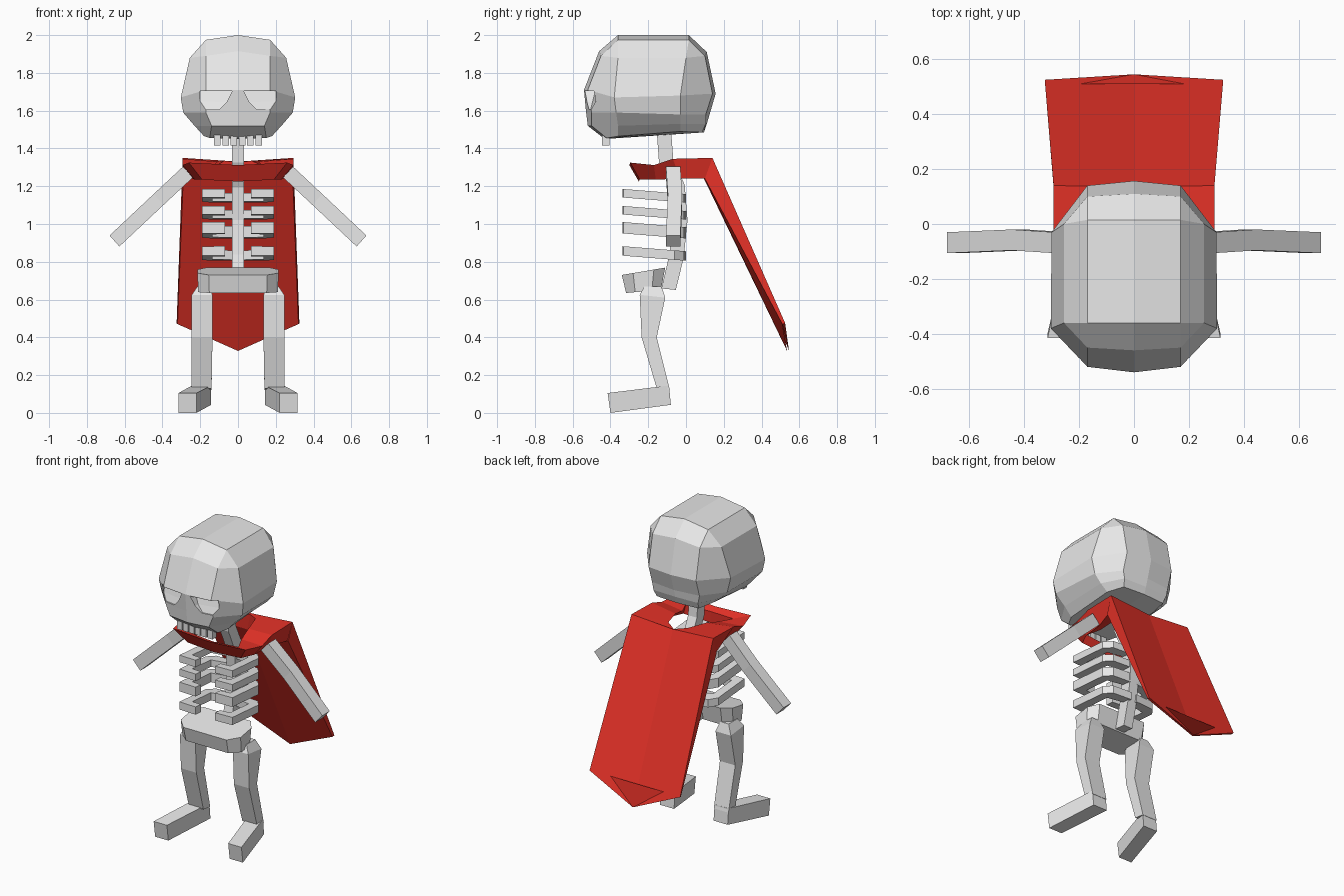
import bpy, bmesh
from mathutils import Vector


def material(name, rgb):
    m = bpy.data.materials.new(name)
    m.diffuse_color = (*rgb, 1)
    return m


BONE = material("bone grey", (0.8, 0.8, 0.8))
RED = material("cape red", (0.8, 0.032, 0.021))


def sym(half):
    """Full ring from a half ring whose first and last points lie on x = 0."""
    return half + [(-x, y, z) for x, y, z in half[-2:0:-1]]


def loft(name, rings, mat, split_caps=False, loop=False):
    """Skin a list of rings with equal point counts, then close the ends."""
    bm = bmesh.new()
    vs = [[bm.verts.new(p) for p in r] for r in rings]
    n = len(vs[0])
    pairs = list(zip(vs, vs[1:])) + ([(vs[-1], vs[0])] if loop else [])
    for a, b in pairs:
        for i in range(n):
            j = (i + 1) % n
            bm.faces.new((a[i], a[j], b[j], b[i]))
    if not loop:
        for r in (vs[0], vs[-1]):
            if split_caps:
                h = n // 2
                bm.faces.new(r[:h + 1])
                bm.faces.new(r[h:] + r[:1])
            else:
                bm.faces.new(r)
    bmesh.ops.remove_doubles(bm, verts=bm.verts, dist=0.0005)
    bmesh.ops.recalc_face_normals(bm, faces=bm.faces)
    me = bpy.data.meshes.new(name)
    bm.to_mesh(me)
    bm.free()
    me.materials.append(mat)
    ob = bpy.data.objects.new(name, me)
    bpy.context.collection.objects.link(ob)
    return ob


def rect(x0, x1, back, front):
    """Cross-section between a back and a front (y, z) edge."""
    return [(x0, *back), (x1, *back), (x1, *front), (x0, *front)]


def box(name, x0, x1, y0, y1, z0, z1, mat):
    return loft(name, [[(x0, y0, z), (x1, y0, z), (x1, y1, z), (x0, y1, z)]
                       for z in (z0, z1)], mat)


# Skull: stacked rings from crown to jaw
skull = loft("skull", [sym(r) for r in (
    [(0, -.36, 2), (.17, -.36, 1.975), (.17, -.36, 1.975),
     (.17, .015, 1.975), (.17, .015, 1.975), (0, .015, 2)],
    [(0, -.46, 1.915), (.17, -.45, 1.89), (.255, -.36, 1.88),
     (.255, 0, 1.88), (.17, .10, 1.89), (0, .11, 1.91)],
    [(0, -.54, 1.71), (.17, -.52, 1.71), (.303, -.38, 1.67),
     (.30, -.03, 1.68), (.17, .14, 1.69), (0, .157, 1.69)],
    [(0, -.53, 1.60), (.17, -.50, 1.59), (.29, -.37, 1.59),
     (.275, -.03, 1.58), (.17, .105, 1.58), (0, .125, 1.58)],
    [(0, -.52, 1.52), (.14, -.50, 1.52), (.23, -.36, 1.52),
     (.23, -.03, 1.53), (.16, .105, 1.53), (0, .11, 1.53)],
    [(0, -.43, 1.45), (.15, -.42, 1.455), (.18, -.36, 1.465),
     (.18, -.03, 1.49), (.15, .085, 1.485), (0, .095, 1.485)],
)], BONE, split_caps=True)

# Eye sockets: flat under the brow, sloping out toward the cheek
for s in (-1, 1):
    cut = loft("socket_cutter", [
        [(s * x, y, z) for x, y, z in r] for r in (
            [(.03, -.62, 1.705), (.20, -.62, 1.705), (.20, -.46, 1.705), (.03, -.48, 1.705)],
            [(.06, -.62, 1.645), (.20, -.62, 1.65), (.20, -.475, 1.65), (.06, -.495, 1.645)],
            [(.10, -.62, 1.605), (.17, -.62, 1.605), (.17, -.495, 1.605), (.10, -.505, 1.605)])], BONE)
    cut.hide_render = True
    cut.hide_viewport = True
    cut.display_type = 'WIRE'
    mod = skull.modifiers.new("socket", 'BOOLEAN')
    mod.operation = 'DIFFERENCE'
    mod.solver = 'EXACT'
    mod.object = cut

# Upper teeth
for x in (-.11, -.065, -.022, .022, .065, .11):
    box("tooth", x - .018, x + .018, -.445, -.405, 1.415, 1.47, BONE)

# Neck and spine: one bent square column
loft("spine", [rect(-.032, .032, (y + .038, z + t), (y - .038, z - t)) for y, z, t in (
    (-.118, 1.51, 0), (-.105, 1.33, .005), (-.045, 1.20, .008),
    (-.03, 1.02, 0), (-.05, .83, -.008), (-.092, .655, -.004))], BONE)

# Ribs: hooked bars on both sides, dropping slightly to the rear
HOOK = [(.02, 0), (.15, -.01), (.19, -.06), (.19, -.33), (.07, -.335),
        (.07, -.28), (.135, -.275), (.135, -.085), (.02, -.06)]
for top, high in ((1.185, .045), (1.095, .045), (1.01, .06), (.882, .05)):
    for s in (-1, 1):
        loft("rib", [[(s * x, y, z - .08 * (y + .33)) for x, y in HOOK]
                     for z in (top, top - high)], BONE)

# Pelvis: tilted chamfered slab
plan = [(.155, -.34), (.215, -.28), (.215, -.17), (.17, -.11)]
plan += [(-x, y) for x, y in reversed(plan)]
loft("pelvis", [
    [(x, y, .73 + (y + .34) * .17) for x, y in plan],
    [(x * .98, -.225 + (y + .225) * .8, .635 + (y + .34) * .07) for x, y in plan]], BONE)

for s in (-1, 1):
    # Arm: straight square bar, slightly bowed
    loft("arm", [[(s * (x - .026), y - .038, z - .029), (s * (x + .026), y - .038, z + .029),
                  (s * (x + .026), y + .038, z + .029), (s * (x - .026), y + .038, z - .029)]
                 for x, y, z in ((.265, -.068, 1.275), (.42, -.058, 1.13), (.654, -.068, .91))], BONE)
    # Leg: wide hip end, bent knee, ankle
    loft("leg", [rect(s * a, s * b, back, front) for a, b, back, front in (
        (.155, .215, (-.13, .67), (-.22, .67)),
        (.135, .245, (-.11, .61), (-.245, .625)),
        (.135, .245, (-.155, .40), (-.235, .40)),
        (.14, .245, (-.085, .12), (-.155, .13)))], BONE)
    # Foot: turned outward
    loft("foot", [rect(s * a, s * b, top, low) for a, b, top, low in (
        (.142, .243, (-.09, .145), (-.08, .043)),
        (.22, .315, (-.415, .105), (-.40, 0)))], BONE)

# Collar: flared band with a top sheet around the neck
loft("collar", [sym(r) for r in (
    [(0, -.25, 1.225), (.19, -.245, 1.235), (.23, -.16, 1.235),
     (.24, -.03, 1.24), (.285, .10, 1.24), (0, .095, 1.24)],
    [(0, -.30, 1.312), (.26, -.295, 1.325), (.293, -.17, 1.312),
     (.293, -.07, 1.345), (.293, .14, 1.35), (0, .135, 1.33)],
    [(0, -.255, 1.295), (.17, -.24, 1.30), (.13, -.15, 1.305),
     (.11, -.05, 1.33), (.07, .08, 1.335), (0, .125, 1.325)])], RED, loop=True)

# Cape: thin folded panel hanging from the collar
loft("cape", [
    [(-.293, .14, 1.35), (0, .135, 1.33), (.293, .14, 1.35),
     (.29, .10, 1.24), (0, .095, 1.24), (-.29, .10, 1.24)],
    [(-.325, .525, .475), (0, .545, .33), (.325, .525, .475),
     (.32, .51, .47), (0, .535, .328), (-.32, .51, .47)]], RED)
